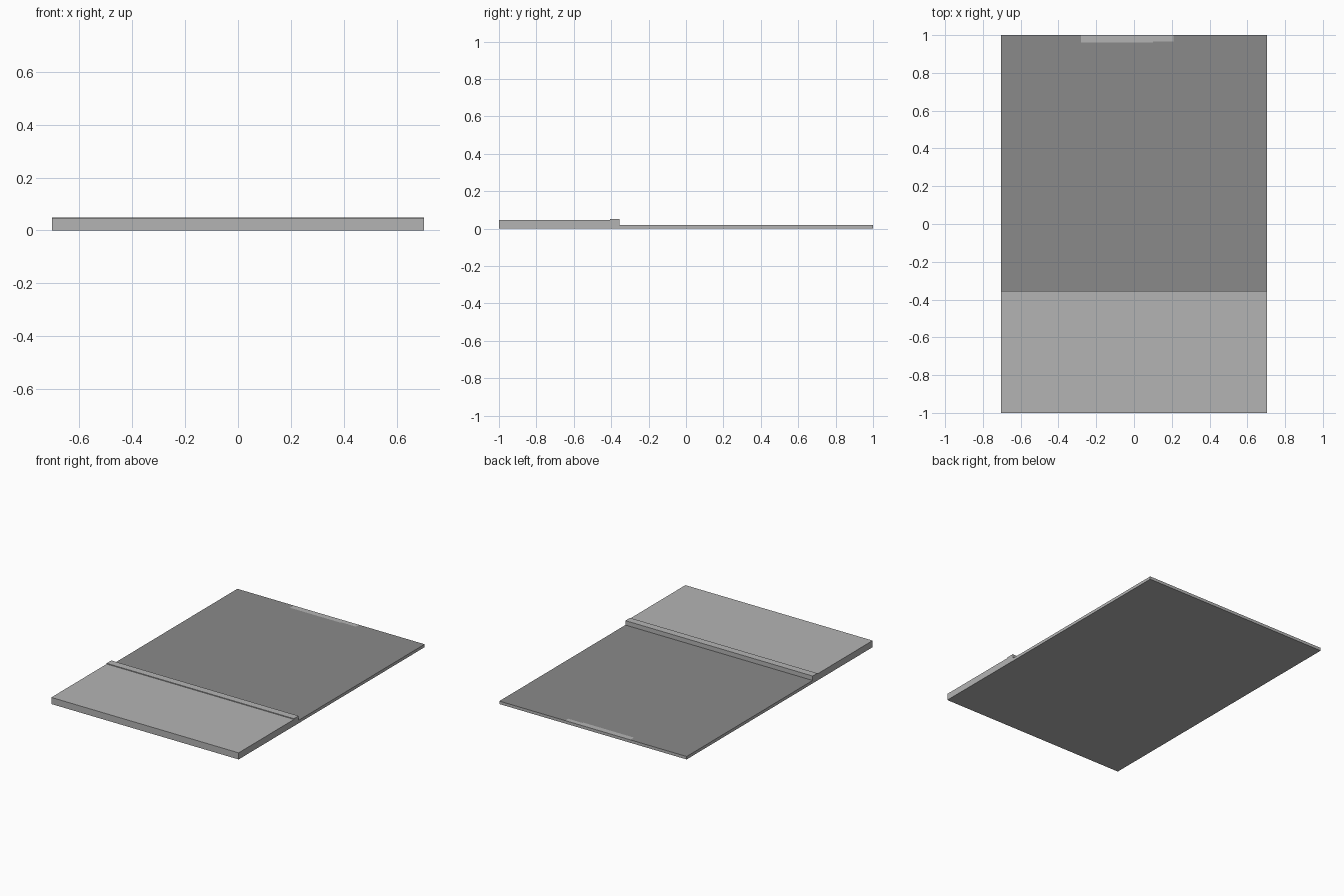
import bpy
import bmesh

cube = bpy.data.objects.get("Cube")
if cube:
    bpy.data.objects.remove(cube, do_unlink=True)

HALF_W = 0.705
BASE_Z, DECK_Z, RIDGE_Z = 0.02, 0.045, 0.05
RIDGE_FRONT, RIDGE_BACK = -0.405, -0.355


def make_material(name, value):
    mat = bpy.data.materials.new(name)
    mat.use_nodes = True
    colour = (value, value, value, 1)
    mat.diffuse_color = colour
    mat.node_tree.nodes["Principled BSDF"].inputs["Base Color"].default_value = colour
    return mat


light_grey = make_material("light_grey", 0.456)
dark_grey = make_material("dark_grey", 0.254)

# Side profile: thin board, raised front deck and a narrow ridge behind it
profile = [(-1, 0), (1, 0), (1, BASE_Z), (RIDGE_BACK, BASE_Z),
           (RIDGE_BACK, RIDGE_Z), (RIDGE_FRONT, RIDGE_Z),
           (RIDGE_FRONT, DECK_Z), (-1, DECK_Z)]

bm = bmesh.new()
side = bm.faces.new([bm.verts.new((-HALF_W, y, z)) for y, z in profile])
swept = bmesh.ops.extrude_face_region(bm, geom=[side])
bmesh.ops.translate(bm, vec=(2 * HALF_W, 0, 0),
                    verts=[v for v in swept["geom"] if isinstance(v, bmesh.types.BMVert)])
bmesh.ops.recalc_face_normals(bm, faces=bm.faces)


def is_board_top(face):
    return face.normal.z > 0.9 and abs(face.calc_center_median().z - BASE_Z) < 0.001


# Cut the outline of the pale strip into the board's top
def cut(point, normal):
    faces = [f for f in bm.faces if is_board_top(f)]
    edges = {e for f in faces for e in f.edges}
    verts = {v for f in faces for v in f.verts}
    bmesh.ops.bisect_plane(bm, geom=faces + list(edges) + list(verts),
                           plane_co=point, plane_no=normal)


for x in (-0.28, 0.1, 0.21):
    cut((x, 0, 0), (1, 0, 0))
for y in (0.96, 0.967):
    cut((0, y, 0), (0, 1, 0))

# Dark board surface, with the pale strip left at its back edge
for face in bm.faces:
    c = face.calc_center_median()
    strip = (-0.28 < c.x < 0.1 and c.y > 0.96) or (0.1 < c.x < 0.21 and c.y > 0.967)
    face.material_index = int(is_board_top(face) and not strip)

mesh = bpy.data.meshes.new("stepped_board")
bm.to_mesh(mesh)
bm.free()
mesh.materials.append(light_grey)
mesh.materials.append(dark_grey)
board = bpy.data.objects.new("stepped_board", mesh)
bpy.context.collection.objects.link(board)
